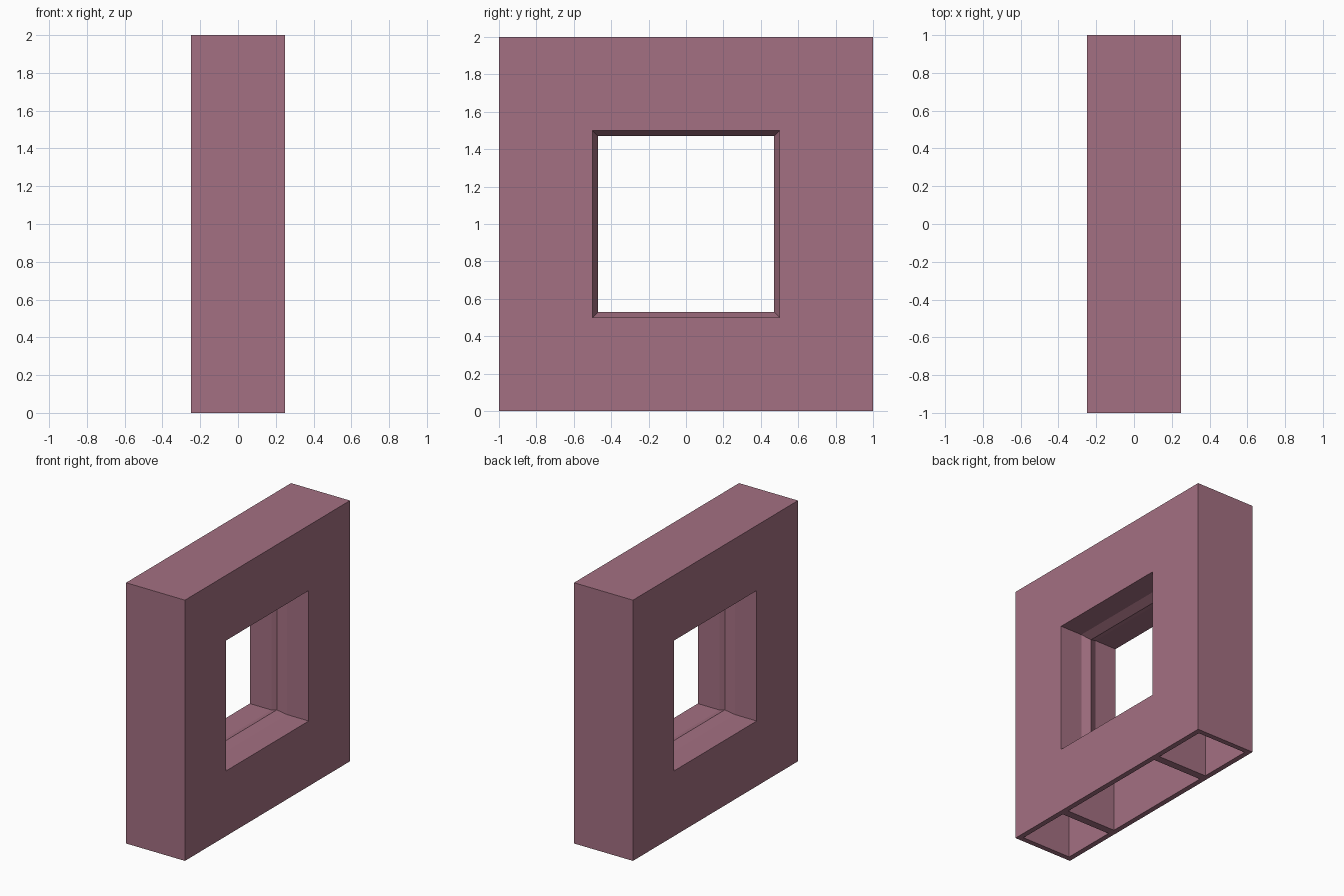
import bpy, bmesh

if "Cube" in bpy.data.objects:
    bpy.data.objects.remove(bpy.data.objects["Cube"])

mat = bpy.data.materials.new("dusty rose")
mat.diffuse_color = (0.371, 0.162, 0.223, 1.0)
mat.use_nodes = True
mat.node_tree.nodes["Principled BSDF"].inputs["Base Color"].default_value = mat.diffuse_color


def loft(name, rings):
    """Closed solid skinned through rings of equal length, capped at both ends."""
    bm = bmesh.new()
    loops = [[bm.verts.new(p) for p in ring] for ring in rings]
    n = len(loops[0])
    for a, b in zip(loops, loops[1:]):
        for i in range(n):
            j = (i + 1) % n
            bm.faces.new((a[i], a[j], b[j], b[i]))
    bm.faces.new(loops[0])
    bm.faces.new(loops[-1])
    bmesh.ops.recalc_face_normals(bm, faces=bm.faces)
    mesh = bpy.data.meshes.new(name)
    bm.to_mesh(mesh)
    bm.free()
    mesh.materials.append(mat)
    obj = bpy.data.objects.new(name, mesh)
    bpy.context.collection.objects.link(obj)
    return obj


def ring(x, y0, y1, z0, z1):
    return [(x, y0, z0), (x, y1, z0), (x, y1, z1), (x, y0, z1)]


def box(name, x, y0, y1, z0, z1):
    return loft(name, [ring(-x, y0, y1, z0, z1), ring(x, y0, y1, z0, z1)])


# Wall block
wall = box("window_wall", 0.25, -1, 1, 0, 2)

# Window opening, narrowing to a mitred ridge halfway through the wall
profile = [(-0.3, 0.5), (-0.065, 0.5), (0, 0.47), (0.065, 0.5), (0.3, 0.5)]
cutters = [loft("opening_cutter", [ring(x, -h, h, 1 - h, 1 + h) for x, h in profile])]

# Hollow cells open at the bottom: one under the sill, one in each side
cutters.append(box("sill_cell_cutter", 0.21, -0.47, 0.47, -0.1, 0.47))
cutters.append(box("left_cell_cutter", 0.21, -0.96, -0.53, -0.1, 1.96))
cutters.append(box("right_cell_cutter", 0.21, 0.53, 0.96, -0.1, 1.96))

# Cut everything out of the wall, then discard the cutters
bpy.context.view_layer.objects.active = wall
for cutter in cutters:
    cutter.hide_render = True
    mod = wall.modifiers.new(cutter.name, 'BOOLEAN')
    mod.operation = 'DIFFERENCE'
    mod.solver = 'EXACT'
    mod.object = cutter
    bpy.ops.object.modifier_apply(modifier=mod.name)
    bpy.data.objects.remove(cutter)
